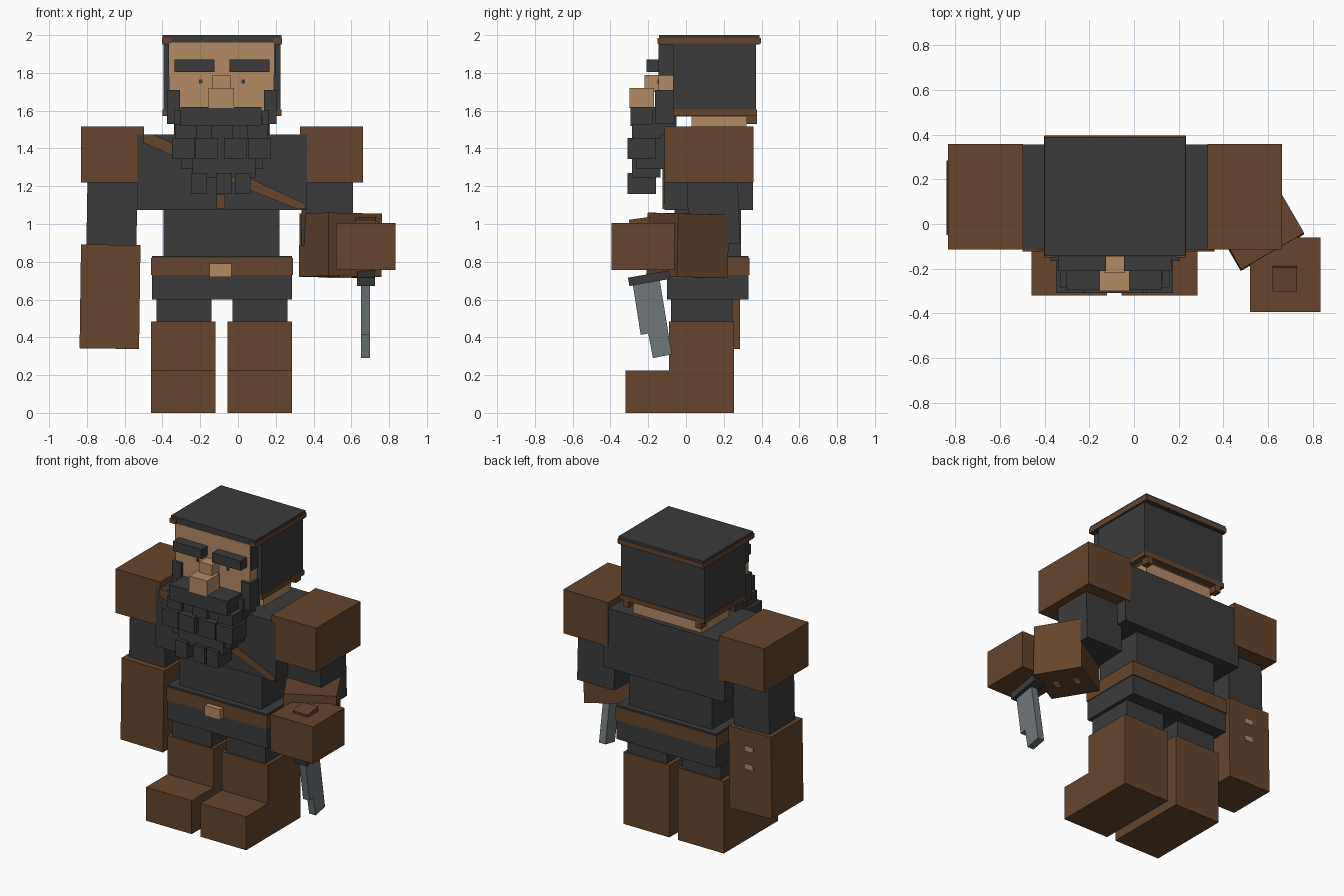
import bpy, bmesh, math
from mathutils import Matrix, Vector


def material(name, rgb):
    m = bpy.data.materials.new(name)
    m.diffuse_color = (*rgb, 1)
    return m


DARK = material("charcoal", (0.044, 0.044, 0.044))
BROWN = material("leather brown", (0.130, 0.060, 0.026))
SKIN = material("skin tan", (0.456, 0.254, 0.130))
STEEL = material("blade grey", (0.160, 0.180, 0.190))


def finish(name, bm, mat):
    me = bpy.data.meshes.new(name)
    bmesh.ops.recalc_face_normals(bm, faces=bm.faces)
    bm.to_mesh(me)
    bm.free()
    me.materials.append(mat)
    ob = bpy.data.objects.new(name, me)
    bpy.context.collection.objects.link(ob)
    return ob


def box(name, x, y, z, mat, rot=(0, 0, 0)):
    """Box from (min, max) ranges, turned about its own centre by degrees."""
    bm = bmesh.new()
    bmesh.ops.create_cube(bm, size=1)
    size = [b - a for a, b in (x, y, z)]
    bmesh.ops.scale(bm, vec=size, verts=bm.verts)
    ob = finish(name, bm, mat)
    ob.location = [(a + b) / 2 for a, b in (x, y, z)]
    ob.rotation_euler = [math.radians(a) for a in rot]
    return ob


def profile(name, pts, origin, u, v, depth, mat):
    """Flat outline spanned by axes u and v, extruded along depth."""
    bm = bmesh.new()
    o, u, v = Vector(origin), Vector(u), Vector(v)
    f = bm.faces.new([bm.verts.new(o + u * a + v * b) for a, b in pts])
    g = bmesh.ops.extrude_face_region(bm, geom=[f])["geom"]
    bmesh.ops.translate(bm, vec=depth, verts=[e for e in g if isinstance(e, bmesh.types.BMVert)])
    return finish(name, bm, mat)


MID = -0.085  # body axis


def pair(name, inner, outer, y, z, mat):
    """Two boxes mirrored about the body axis."""
    box("left_" + name, (MID + inner, MID + outer), y, z, mat)
    box("right_" + name, (MID - outer, MID - inner), y, z, mat)


# Boots (L-shaped side outline) and thighs
boot = [(-0.32, 0), (0.255, 0), (0.255, 0.485), (-0.09, 0.485), (-0.09, 0.225), (-0.32, 0.225)]
for side, x in (("left", -0.055), ("right", -0.46)):
    profile(side + "_boot", boot, (x, 0, 0), (0, 1, 0), (0, 0, 1), (0.34, 0, 0), BROWN)
pair("thigh", 0.055, 0.347, (-0.08, 0.245), (0.47, 0.61), DARK)

# Skirt, belt and buckle
box("tunic_skirt", (-0.455, 0.285), (-0.10, 0.33), (0.60, 0.83), DARK)
box("belt", (-0.46, 0.29), (-0.105, 0.335), (0.73, 0.82), BROWN)
box("belt_buckle", (-0.15, -0.035), (-0.14, -0.09), (0.72, 0.79), SKIN)

# Torso
box("waist", (-0.395, 0.22), (-0.06, 0.29), (0.81, 1.09), DARK)
box("chest", (-0.535, 0.365), (-0.115, 0.355), (1.075, 1.475), DARK)
strap = [(-0.50, 1.475), (-0.45, 1.475), (0.08, 1.235), (0.36, 1.105),
         (0.36, 1.08), (0.31, 1.08), (0.06, 1.18), (-0.50, 1.43)]
profile("chest_strap", strap, (0, -0.115, 0), (1, 0, 0), (0, 0, 1), (0, -0.009, 0), BROWN)
box("chest_tab", (-0.115, -0.07), (-0.123, -0.114), (1.08, 1.155), BROWN)

# Shoulder guards and upper arms
pair("shoulder_guard", 0.413, 0.747, (-0.115, 0.358), (1.22, 1.515), BROWN)
box("right_upper_arm", (-0.80, -0.535), (-0.01, 0.26), (0.86, 1.24), DARK, (0, 1, 0))
box("left_upper_arm", (0.335, 0.61), (0.01, 0.28), (0.89, 1.24), DARK, (2, 0, 0))

# Hanging gauntlet with two rivets on its back
box("right_gauntlet", (-0.835, -0.52), (-0.05, 0.285), (0.34, 0.89), BROWN, (0, 0.8, 0))
for i, z in enumerate((0.77, 0.65)):
    box("right_rivet_%d" % i, (-0.70, -0.64), (0.283, 0.289), (z - 0.016, z + 0.016), SKIN)

# Raised gauntlet turned outwards, with two rivets underneath
box("left_gauntlet", (0.38, 0.705), (-0.146, 0.164), (0.72, 1.055), BROWN, (-1, 1, 30))
for i, d in enumerate((-0.06, 0.07)):
    cx, cy = 0.5425 - 0.5 * d, 0.009 + 0.867 * d
    box("left_rivet_%d" % i, (cx - 0.03, cx + 0.03), (cy - 0.018, cy + 0.018),
        (0.713, 0.722), SKIN, (0, 0, 30))
box("left_fist", (0.52, 0.835), (-0.395, -0.06), (0.757, 1.005), BROWN)

# Dagger
box("dagger_pommel", (0.62, 0.73), (-0.30, -0.19), (0.985, 1.03), BROWN, (8, 0, 0))
box("dagger_guard", (0.63, 0.725), (-0.305, -0.085), (0.69, 0.735), DARK, (10, 0, 0))
blade = [(-0.285, 0.70), (-0.24, 0.413), (-0.20, 0.42), (-0.175, 0.29), (-0.075, 0.31), (-0.14, 0.71)]
profile("dagger_blade", blade, (0.652, 0, 0), (0, 1, 0), (0, 0, 1), (0.048, 0, 0), STEEL)

# Neck and head
box("neck", (-0.34, 0.17), (0.03, 0.32), (1.45, 1.60), SKIN)
box("head", (-0.365, 0.19), (-0.145, 0.33), (1.57, 1.96), SKIN)

# Helmet: side walls, back wall, cap and leather trim
pair("helmet_side", 0.26, 0.31, (-0.07, 0.37), (1.60, 1.96), DARK)
box("helmet_back", (-0.395, 0.225), (0.31, 0.37), (1.58, 1.96), DARK)
box("helmet_cap", (-0.40, 0.23), (-0.143, 0.39), (1.95, 2.0), DARK)
pair("cap_trim", 0.27, 0.318, (-0.15, 0.395), (1.955, 1.985), BROWN)
box("cap_trim_back", (-0.40, 0.23), (0.36, 0.396), (1.955, 1.985), BROWN)
pair("lower_trim", 0.27, 0.316, (-0.07, 0.376), (1.573, 1.605), BROWN)
box("lower_trim_back", (-0.40, 0.23), (0.32, 0.376), (1.573, 1.605), BROWN)
pair("neck_trim_corner", 0.25, 0.29, (0.32, 0.375), (1.53, 1.58), BROWN)
pair("temple_hair", 0.27, 0.283, (-0.145, -0.06), (1.785, 1.955), DARK)

# Face
pair("eyebrow", 0.04, 0.252, (-0.21, -0.145), (1.805, 1.87), DARK)
pair("eye", 0.103, 0.121, (-0.150, -0.144), (1.745, 1.765), DARK)
box("nose_bridge", (-0.135, -0.04), (-0.22, -0.14), (1.70, 1.79), SKIN)
box("nose_tip", (-0.155, -0.02), (-0.30, -0.17), (1.615, 1.72), SKIN)

# Beard: sideburns, moustache, core slab and rows of overlapping tufts
pair("sideburn", 0.222, 0.29, (-0.165, -0.06), (1.53, 1.71), DARK)
pair("jaw_hair", 0.19, 0.25, (-0.18, -0.05), (1.47, 1.60), DARK)
box("moustache", (-0.305, 0.125), (-0.295, -0.12), (1.52, 1.62), DARK)
box("beard_core", (-0.30, 0.13), (-0.265, -0.11), (1.29, 1.56), DARK)
rows = [  # (half width, front y, bottom z, top z, tuft centres from the axis)
    (0.055, -0.285, 1.45, 1.53, (-0.19, 0.0, 0.19)),
    (0.060, -0.310, 1.345, 1.455, (-0.205, -0.08, 0.07, 0.20)),
    (0.058, -0.280, 1.345, 1.45, (0.0,)),
    (0.057, -0.285, 1.245, 1.40, (-0.10, 0.01, 0.12)),
    (0.042, -0.310, 1.16, 1.27, (-0.12, 0.01, 0.11)),
]
for r, (w, y, z0, z1, centres) in enumerate(rows):
    for i, c in enumerate(centres):
        box("beard_tuft_%d_%d" % (r, i), (MID + c - w, MID + c + w), (y, y + 0.15), (z0, z1), DARK)
